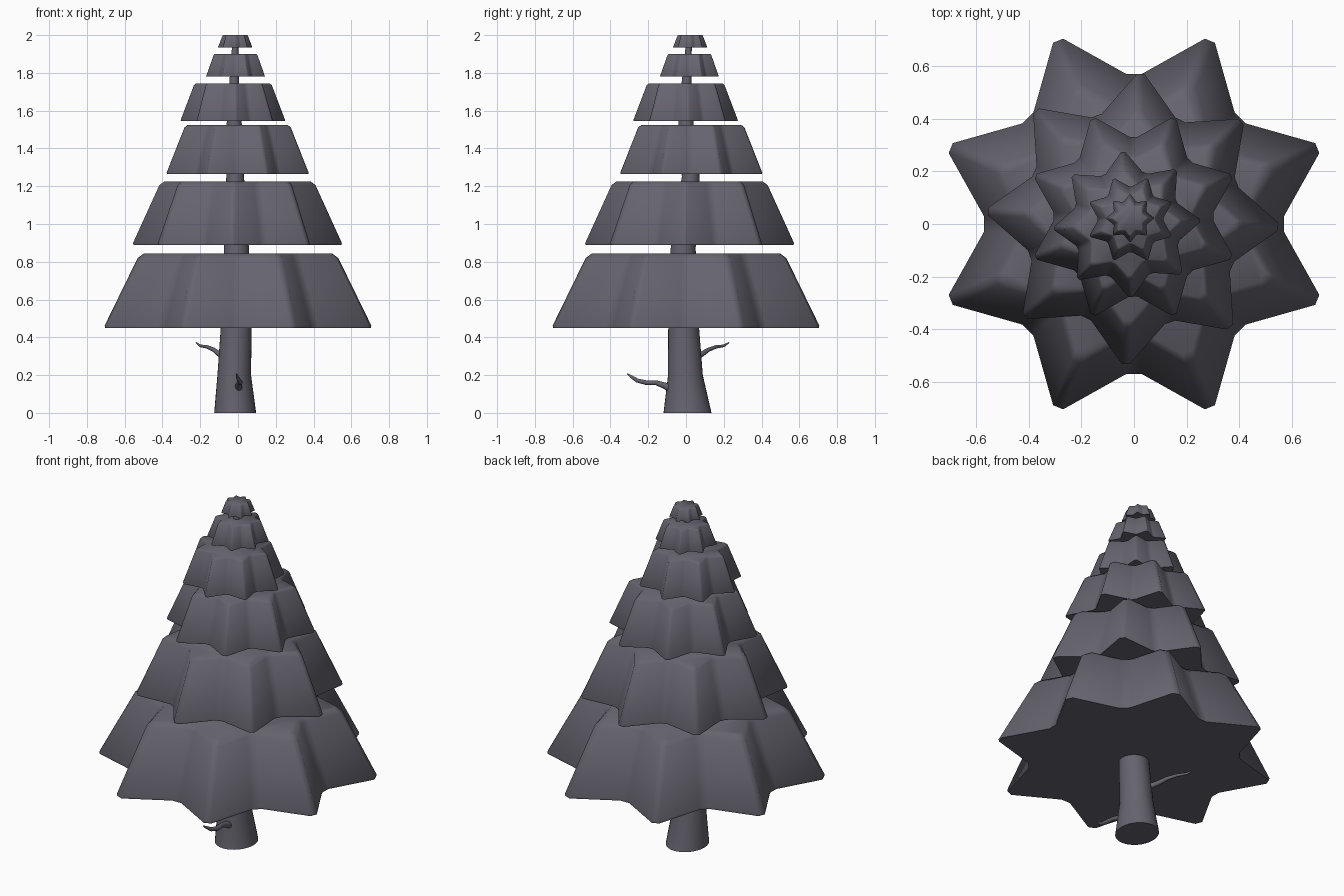
import bpy, bmesh, math
from mathutils import Vector

if "Cube" in bpy.data.objects:
    bpy.data.objects.remove(bpy.data.objects["Cube"])

# One dark slate colour for the whole tree
slate = bpy.data.materials.new("dark_slate")
slate.diffuse_color = (0.13, 0.125, 0.155, 1)
slate.use_nodes = True
slate.node_tree.nodes["Principled BSDF"].inputs["Base Color"].default_value = slate.diffuse_color


def finish(name, bm, angle):
    bmesh.ops.recalc_face_normals(bm, faces=bm.faces)
    me = bpy.data.meshes.new(name)
    bm.to_mesh(me)
    bm.free()
    me.materials.append(slate)
    ob = bpy.data.objects.new(name, me)
    bpy.context.collection.objects.link(ob)
    bpy.ops.object.select_all(action='DESELECT')
    ob.select_set(True)
    bpy.context.view_layer.objects.active = ob
    bpy.ops.object.shade_smooth_by_angle(angle=math.radians(angle))
    return ob


def loft(bm, rings):
    loops = [[bm.verts.new(p) for p in ring] for ring in rings]
    n = len(loops[0])
    for a, b in zip(loops, loops[1:]):
        for i in range(n):
            j = (i + 1) % n
            bm.faces.new((a[i], a[j], b[j], b[i]))
    bm.faces.new(loops[0][::-1])
    bm.faces.new(loops[-1])


def star_tier(name, cx, cy, z0, z1, r, turn):
    """Eight-pointed tapered star with chamfered points, valleys and rim."""
    k = r / 0.785
    cut = 0.033 * k

    def ring(z, inset):
        s = 1 - 0.265 * (z - z0) / (z1 - z0)
        c = Vector((cx, cy, z))
        pts = []
        for i in range(16):
            a = math.radians(turn + 22.5 * i)
            d = s * r * (1 if i % 2 == 0 else 0.71) - inset * (1.5 if i % 2 == 0 else 1.1)
            pts.append(c + d * Vector((math.cos(a), math.sin(a), 0)))
        out = []
        for i, p in enumerate(pts):      # chamfer every corner of the outline
            for q in (pts[i - 1], pts[(i + 1) % 16]):
                out.append(p + (q - p).normalized() * cut)
        return out
    bm = bmesh.new()
    loft(bm, [ring(z0, 0.006 * k), ring(z0 + 0.012 * k, 0),
              ring(z1 - 0.026 * k, 0), ring(z1, 0.016 * k)])
    return finish(name, bm, 62)


def tube(name, path, sides, upright=False):
    """Tapered tube through (x, y, z, radius[, y radius]) points."""
    pts = [Vector(p[:3]) for p in path]
    bm = bmesh.new()
    rings = []
    for i, p in enumerate(pts):
        t = (pts[min(i + 1, len(pts) - 1)] - pts[max(i - 1, 0)]).normalized()
        if upright:
            u, v = Vector((1, 0, 0)), Vector((0, 1, 0))
        else:
            u = t.cross(Vector((0, 0, 1))).normalized()
            v = u.cross(t)
        ru, rv = path[i][3], path[i][-1]
        rings.append([p + u * ru * math.cos(k * math.tau / sides)
                      + v * rv * math.sin(k * math.tau / sides)
                      for k in range(sides)])
    loft(bm, rings)
    return finish(name, bm, 40)


# Foliage tiers: centre x, centre y, bottom z, top z, tip radius, rotation
tiers = [
    (0.0, 0.0, 0.45, 0.845, 0.788, 22.5),
    (-0.003, 0.019, 0.89, 1.225, 0.576, -3),
    (-0.002, 0.028, 1.265, 1.525, 0.419, 22.5),
    (-0.027, -0.002, 1.545, 1.745, 0.288, 3),
    (-0.013, 0.018, 1.78, 1.90, 0.173, 22.5),
    (-0.015, 0.022, 1.935, 2.0, 0.094, 0),
]
for i, t in enumerate(tiers):
    star_tier(f"foliage_tier_{i + 1}", *t)

# Slightly crooked trunk
tube("trunk", [
    (-0.015, 0.008, 0.0, 0.111, 0.127), (-0.020, -0.003, 0.20, 0.089, 0.092),
    (-0.010, -0.012, 0.44, 0.082), (-0.008, -0.015, 0.87, 0.066),
    (-0.015, 0.025, 1.25, 0.047), (-0.020, 0.0, 1.53, 0.040),
    (-0.020, 0.003, 1.76, 0.025), (-0.015, 0.015, 1.95, 0.016),
], 32, upright=True)

# Bare twigs
tube("front_twig", [
    (0.005, -0.06, 0.120, 0.022), (0.003, -0.11, 0.143, 0.018),
    (0.006, -0.16, 0.160, 0.013), (0.012, -0.21, 0.160, 0.013),
    (0.006, -0.26, 0.172, 0.011), (-0.004, -0.29, 0.192, 0.008),
    (-0.008, -0.312, 0.207, 0.003)], 10)
tube("back_twig", [
    (-0.06, 0.05, 0.288, 0.017), (-0.10, 0.085, 0.312, 0.014),
    (-0.13, 0.12, 0.335, 0.011), (-0.165, 0.16, 0.350, 0.009),
    (-0.20, 0.20, 0.355, 0.007), (-0.222, 0.228, 0.372, 0.003)], 10)
